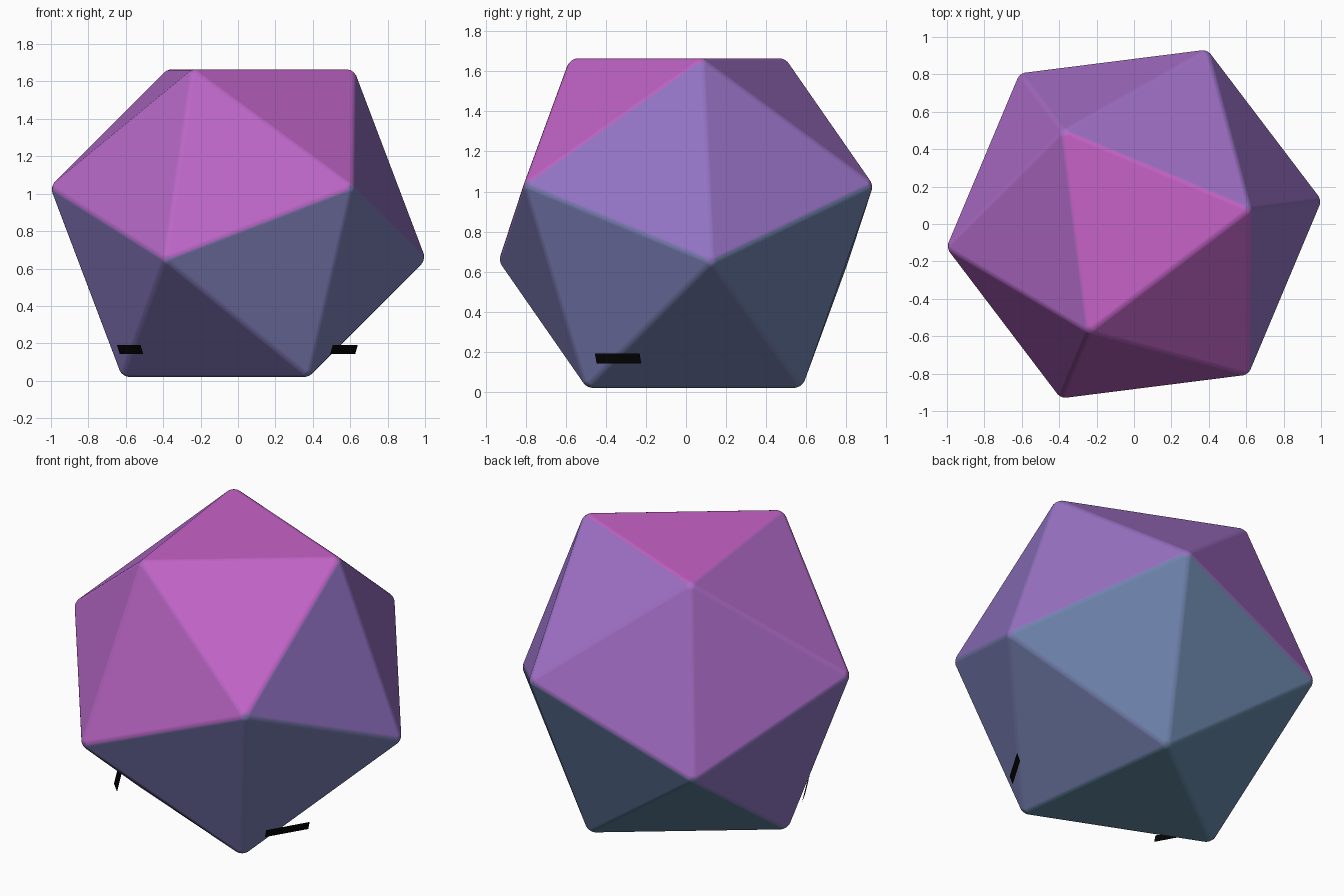
import bpy
import bmesh
from math import radians, sqrt
from mathutils import Matrix, Vector

if "Cube" in bpy.data.objects:
    bpy.data.objects.remove(bpy.data.objects["Cube"])

INRADIUS = 0.8225                 # centre to flat face
EDGE = INRADIUS / 0.7558
TURN = 7.2                        # rotation of the die about z
CENTRE = Vector((0, 0, 0.8425))


def polar(radius, angle, z):
    return Matrix.Rotation(radians(angle), 3, 'Z') @ Vector((radius, 0, z))


def make_material(name, rgb):
    mat = bpy.data.materials.new(name)
    mat.diffuse_color = (*[(c / 255) ** 2.2 for c in rgb], 1)
    mat.use_nodes = True
    mat.node_tree.nodes["Principled BSDF"].inputs["Base Color"].default_value = mat.diffuse_color
    return mat


def mix(a, b, t):
    return [p + (q - p) * t for p, q in zip(a, b)]


def face_colour(n):
    # teal blue for the low faces, violet in the middle, magenta for the high ones
    teal, violet, magenta = (95, 135, 160), (145, 115, 195), (198, 98, 198)
    return mix(teal, violet, (n - 1) / 10) if n <= 11 else mix(violet, magenta, (n - 11) / 9)


def add_object(name, bm):
    mesh = bpy.data.meshes.new(name)
    bm.to_mesh(mesh)
    bm.free()
    obj = bpy.data.objects.new(name, mesh)
    bpy.context.collection.objects.link(obj)
    obj.location = CENTRE
    return obj


# Direction of each face in the upper half; opposite faces add up to 21
directions = {20: Vector((0, 0, 1))}
for n, angle in {13: 67, 16: 187, 19: -53}.items():
    directions[n] = polar(0.667, angle, 0.745)
for n, angle in {11: -15, 12: 30, 14: 105, 15: 149, 17: -135, 18: -90}.items():
    directions[n] = polar(0.98, angle, 0.333).normalized()
for n in list(directions):
    directions[21 - n] = -directions[n]

# Twenty-sided body lying on a face, one colour per face
bm = bmesh.new()
small, large = EDGE / sqrt(3), EDGE / sqrt(3) * (1 + sqrt(5)) / 2
ring_z = 0.1784 * EDGE
for k in range(3):
    for radius, angle, z in ((small, 0, INRADIUS), (large, 60, ring_z)):
        corner = polar(radius, TURN + angle + 120 * k, z)
        bm.verts.new(corner)
        bm.verts.new(-corner)
bmesh.ops.convex_hull(bm, input=bm.verts[:])
bmesh.ops.recalc_face_normals(bm, faces=bm.faces[:])
for face in bm.faces:
    face.smooth = True
    normal = face.calc_center_median().normalized()
    face.material_index = max(directions, key=lambda n: directions[n].dot(normal)) - 1
body = add_object("die_body", bm)
for n in range(1, 21):
    body.data.materials.append(make_material(f"face_colour_{n:02d}", face_colour(n)))

# Softly rounded edges
bevel = body.modifiers.new("rounded_edges", 'BEVEL')
bevel.width = 0.02
bevel.segments = 3
bevel.limit_method = 'NONE'
bevel.harden_normals = True

# Thin flat marker bars floating just off two of the lower faces
black = make_material("marker_black", (12, 12, 12))
for name, angle in (("marker_bar_right", 0), ("marker_bar_left", -120)):
    spin = Matrix.Rotation(radians(angle), 3, 'Z')
    normal = spin @ directions[6]
    along = Vector((0, 0, 1)).cross(normal).normalized()
    up = normal.cross(along)
    middle = spin @ Vector((0.56, -0.335, 0.17 - CENTRE.z))
    middle += normal * (INRADIUS + 0.02 - middle.dot(normal))
    bm = bmesh.new()
    bm.faces.new([bm.verts.new(middle + along * u * 0.13 + up * v * 0.026)
                  for u, v in ((-1, -1), (1, -1), (1, 1), (-1, 1))])
    add_object(name, bm).data.materials.append(black)
